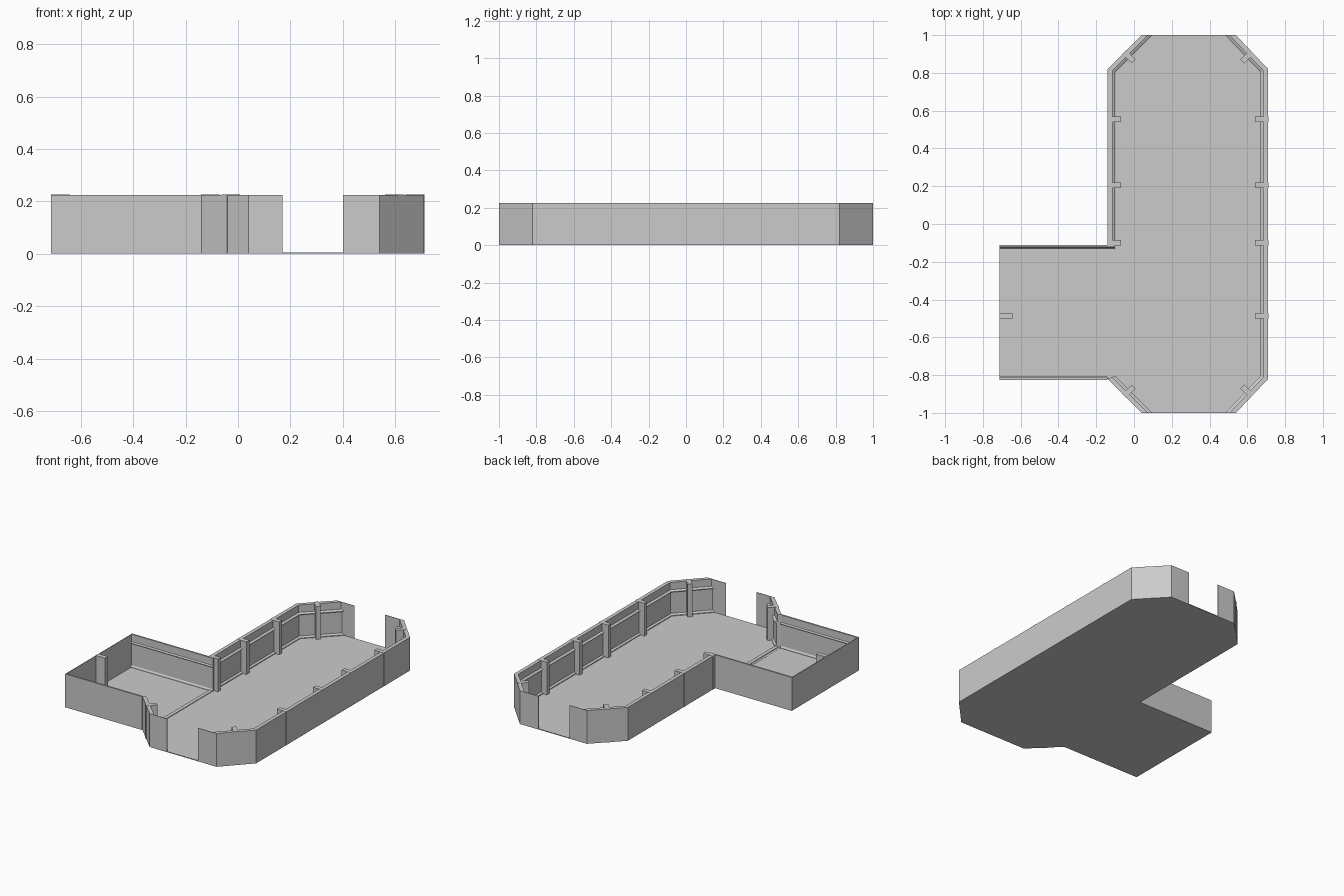
import bpy, bmesh
from mathutils import Vector

if "Cube" in bpy.data.objects:
    bpy.data.objects.remove(bpy.data.objects["Cube"])

H = 0.225
CX = 0.285  # centre line of the long hall


def make_object(name, bm):
    bmesh.ops.recalc_face_normals(bm, faces=bm.faces)
    mesh = bpy.data.meshes.new(name)
    bm.to_mesh(mesh)
    bm.free()
    ob = bpy.data.objects.new(name, mesh)
    bpy.context.collection.objects.link(ob)
    return ob


def plate(name, pts, z0, z1):
    bm = bmesh.new()
    face = bm.faces.new([bm.verts.new((x, y, z0)) for x, y in pts])
    ext = bmesh.ops.extrude_face_region(bm, geom=[face])
    verts = [v for v in ext["geom"] if isinstance(v, bmesh.types.BMVert)]
    bmesh.ops.translate(bm, verts=verts, vec=(0, 0, z1 - z0))
    return make_object(name, bm)


def left_normal(a, b):
    d = (Vector(b) - Vector(a)).normalized()
    return Vector((-d.y, d.x))


def wall(name, path, profile, start=None, end=None):
    """Sweep an (inward, height) profile along a plan path with mitred corners."""
    norms = [left_normal(a, b) for a, b in zip(path, path[1:])]
    mitres = [Vector(start) if start else norms[0]]
    for a, b in zip(norms, norms[1:]):
        mitres.append((a + b) / (1 + a.dot(b)))
    mitres.append(Vector(end) if end else norms[-1])
    bm = bmesh.new()
    rings = [[bm.verts.new((p[0] + m.x * d, p[1] + m.y * d, z)) for d, z in profile]
             for p, m in zip(path, mitres)]
    n = len(profile)
    for r, s in zip(rings, rings[1:]):
        for i in range(n):
            j = (i + 1) % n
            bm.faces.new((r[i], r[j], s[j], s[i]))
    bm.faces.new(rings[0])
    bm.faces.new(rings[-1])
    return make_object(name, bm)


def post(name, p, n, z1=H + 0.001):
    """Upright rib reaching inward from the outer wall face."""
    n = Vector(n).normalized()
    t = Vector((-n.y, n.x)) * 0.015
    a, b = Vector(p) - n * 0.001, Vector(p) + n * 0.07
    return plate(name, [a - t, b - t, b + t, a + t], 0.0, z1)


# Floors
plate("hall_floor", [(0.04, -1), (0.54, -1), (0.71, -0.82), (0.71, 0.82),
                     (0.54, 1), (0.04, 1), (-0.14, 0.82), (-0.14, -0.82)], 0, 0.005)
plate("annex_floor", [(-0.71, -0.82), (-0.14, -0.82), (-0.14, -0.115), (-0.71, -0.115)], 0, 0.004)
plate("threshold", [(-0.125, -0.81), (-0.10, -0.81), (-0.10, -0.12), (-0.125, -0.12)], 0.001, 0.009)

# Walls with skirting at the bottom and a rail below the top band
prof = [(0, 0), (0.042, 0), (0.042, 0.01), (0.03, 0.018), (0.03, 0.16),
        (0.04, 0.168), (0.025, 0.176), (0.025, H), (0, H)]
thin = [(d * 0.45, z) for d, z in prof]
wall("east_wall", [(0.54, -1), (0.71, -0.82), (0.71, 0.82), (0.54, 1)], prof,
     (-1.41, 0), (-1.41, 0))
wall("west_wall", [(0.04, 1), (-0.14, 0.82), (-0.14, -0.12)], prof, (1.41, 0))
wall("south_west_wall", [(-0.14, -0.82), (0.04, -1)], prof, (1, 0.41), (1.41, 0))
wall("annex_north_wall", [(-0.10, -0.11), (-0.71, -0.11)], thin)
wall("annex_south_wall", [(-0.71, -0.825), (-0.14, -0.825), ], thin)
plate("annex_end_wall", [(-0.713, -0.825), (-0.709, -0.825), (-0.709, -0.11), (-0.713, -0.11)], 0, H)

# Thin end panels either side of the doorways
for s, side in ((-1, "front"), (1, "back")):
    for x0, x1, hand in ((0.04, 0.17, "left"), (0.40, 0.54, "right")):
        y0, y1 = s * 1.0, s * 0.997
        plate(f"{side}_panel_{hand}", [(x0, y0), (x1, y0), (x1, y1), (x0, y1)], 0, H)

# Ribs along the straight walls
for i, y in enumerate((-0.485, -0.10, 0.205, 0.555)):
    post(f"east_post_{i}", (0.71, y), (-1, 0))
    post(f"west_post_{i}", (-0.712 if i == 0 else -0.14, y), (1, 0))

# Ribs in the middle of each chamfered corner
for sx in (-1, 1):
    for sy in (-1, 1):
        post(f"corner_post_{sx}_{sy}", (CX + sx * 0.337, sy * 0.91), (-sx, -sy))
